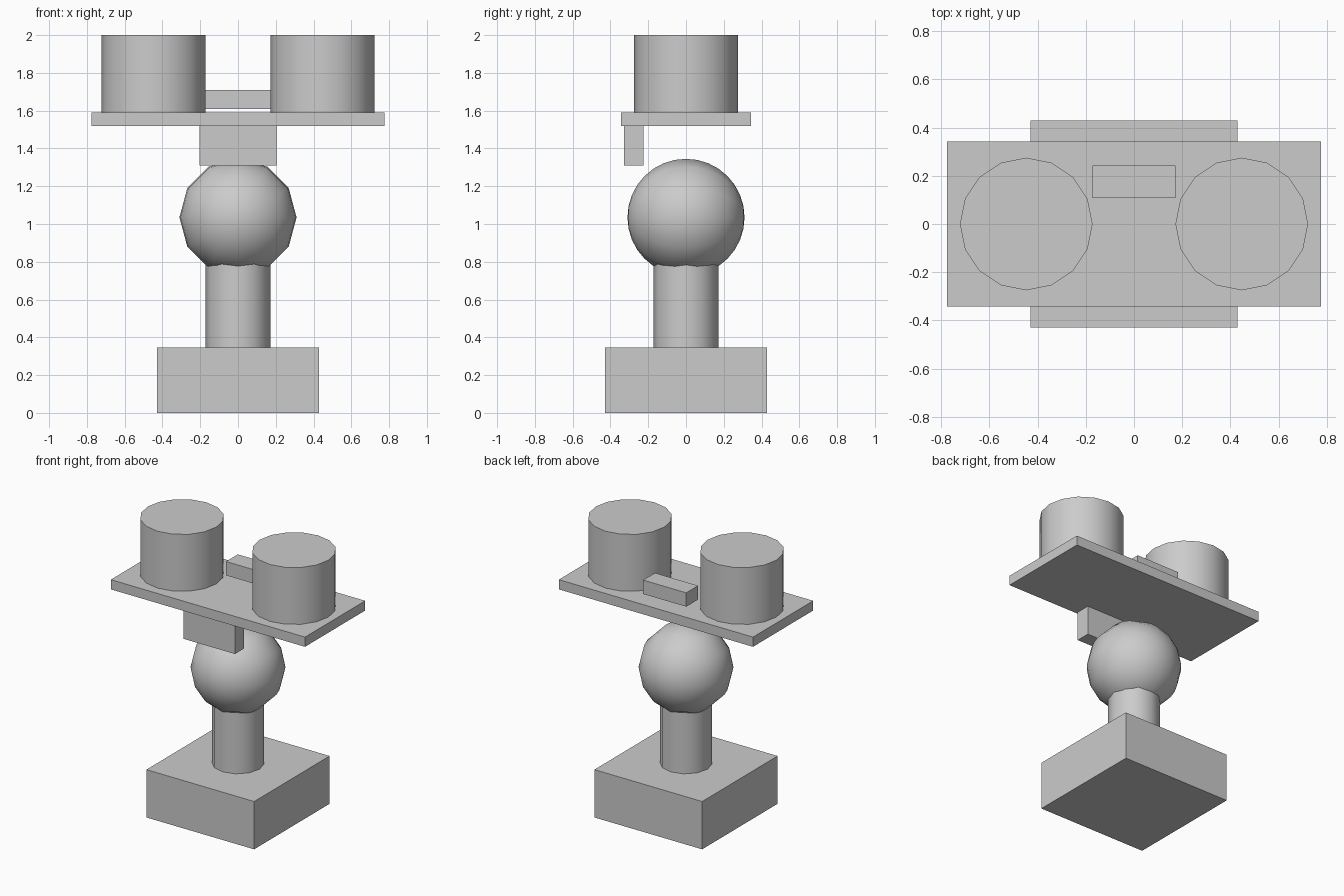
import bpy
import math

cube = bpy.data.objects.get("Cube")
if cube:
    bpy.data.objects.remove(cube, do_unlink=True)

GREY = (0.6, 0.6, 0.6, 1.0)
mat = bpy.data.materials.new("plain grey")
mat.use_nodes = True
mat.diffuse_color = GREY
mat.node_tree.nodes["Principled BSDF"].inputs["Base Color"].default_value = GREY


def finish(name, smooth=False):
    obj = bpy.context.object
    obj.name = name
    obj.data.materials.append(mat)
    bpy.ops.object.transform_apply(location=False, rotation=True, scale=True)
    if smooth:
        bpy.ops.object.shade_smooth_by_angle(angle=math.radians(40))
    return obj


def box(name, x, y, z):
    """Box from (min, max) pairs on each axis."""
    spans = (x, y, z)
    bpy.ops.mesh.primitive_cube_add(size=1, location=[(a + b) / 2 for a, b in spans])
    bpy.context.object.scale = [b - a for a, b in spans]
    return finish(name)


def cylinder(name, x, radius, bottom, top, sides):
    # Quarter turn puts a vertex on the x axis for any side count used here
    bpy.ops.mesh.primitive_cylinder_add(
        vertices=sides, radius=radius, depth=top - bottom,
        location=(x, 0, (bottom + top) / 2), rotation=(0, 0, math.pi / 2))
    return finish(name, smooth=True)


# Stand: square base, neck and ball
box("base", (-0.43, 0.43), (-0.43, 0.43), (0, 0.345))
cylinder("neck", 0, 0.172, 0.345, 0.86, 12)
bpy.ops.mesh.primitive_uv_sphere_add(
    segments=12, ring_count=16, radius=0.31,
    location=(0, 0, 1.035), rotation=(math.pi / 2, 0, 0))
finish("ball", smooth=True)

# Tray with hanging front block and raised rear bar
box("tray", (-0.775, 0.775), (-0.343, 0.343), (1.52, 1.59))
box("front_block", (-0.205, 0.205), (-0.328, -0.225), (1.31, 1.52))
box("rear_bar", (-0.172, 0.172), (0.108, 0.243), (1.61, 1.71))

# Pair of drums on the tray
for side, sign in (("left", 1), ("right", -1)):
    cylinder(side + "_drum", sign * 0.447, 0.275, 1.59, 2.0, 16)
